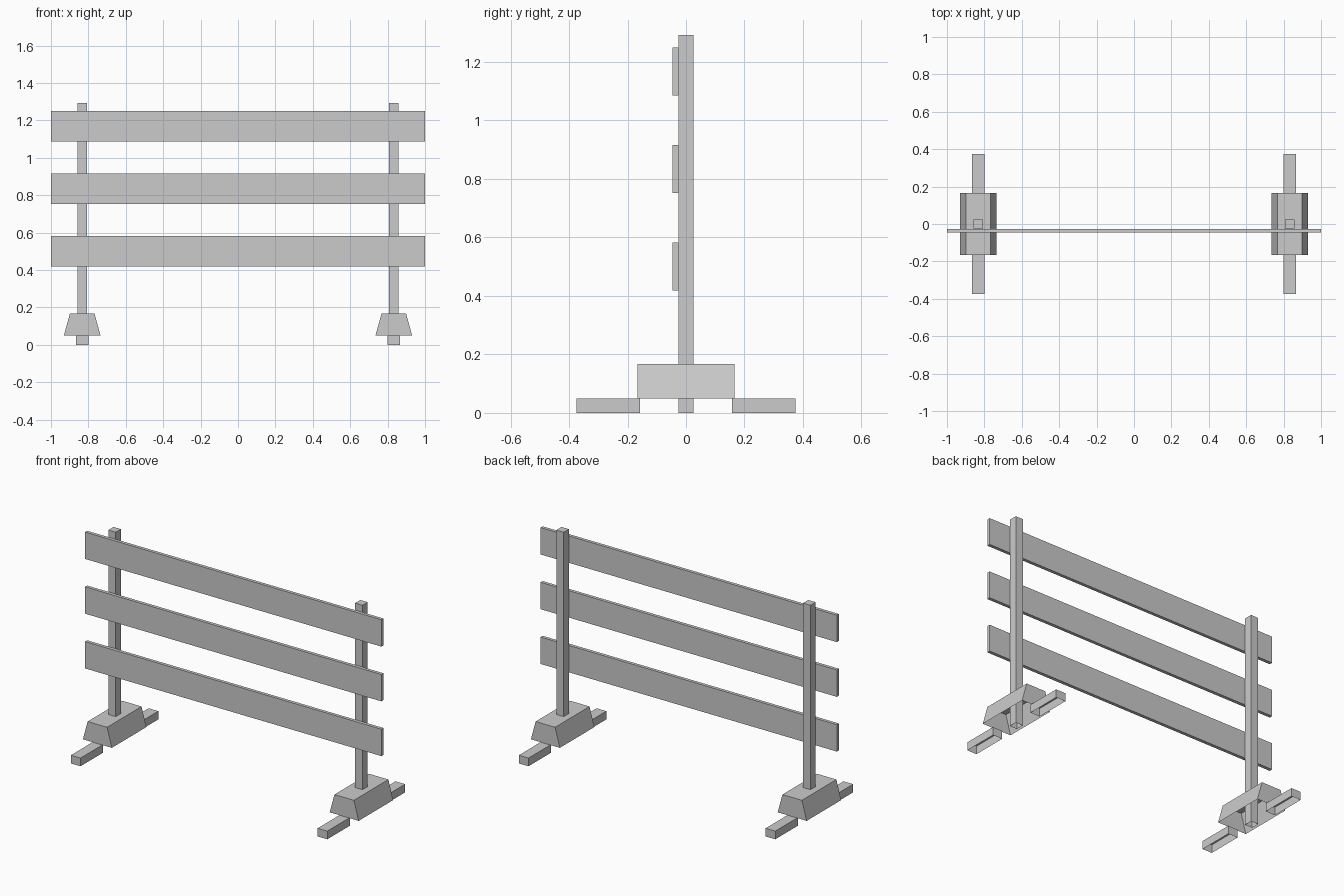
import bpy
import bmesh

cube = bpy.data.objects.get("Cube")
if cube:
    bpy.data.objects.remove(cube, do_unlink=True)

grey = bpy.data.materials.new("plain_grey")
grey.use_nodes = True
grey.diffuse_color = (0.6, 0.6, 0.6, 1)
grey.node_tree.nodes["Principled BSDF"].inputs["Base Color"].default_value = (0.6, 0.6, 0.6, 1)


def block(name, x, y, z, taper=1.0, open_bottom=False):
    """Box from (min, max) ranges; taper narrows the top in x."""
    bm = bmesh.new()
    bmesh.ops.create_cube(bm, size=1)
    centre_x = sum(x) / 2
    for v in bm.verts:
        width = (x[1] - x[0]) * (taper if v.co.z > 0 else 1)
        v.co = (centre_x + v.co.x * width,
                y[1] if v.co.y > 0 else y[0],
                z[1] if v.co.z > 0 else z[0])
    if open_bottom:
        bm.normal_update()
        under = [f for f in bm.faces if f.normal.z < -0.9]
        bmesh.ops.delete(bm, geom=under, context="FACES")
    mesh = bpy.data.meshes.new(name)
    bm.to_mesh(mesh)
    bm.free()
    mesh.materials.append(grey)
    obj = bpy.data.objects.new(name, mesh)
    bpy.context.collection.objects.link(obj)


def around(c, half):
    return (c - half, c + half)


# Two stands: post, tapered base and a pair of feet, hollow underneath
for side, cx in (("left", 0.833), ("right", -0.833)):
    block(side + "_post", around(cx, 0.025), around(0, 0.025), (0, 1.292), open_bottom=True)
    block(side + "_base", around(cx, 0.098), around(0, 0.166), (0.05, 0.167),
          taper=0.67, open_bottom=True)
    for end, y in (("front", (-0.375, -0.158)), ("back", (0.158, 0.375))):
        block(f"{side}_{end}_foot", around(cx, 0.0325), y, (0, 0.05), open_bottom=True)

# Three boards across the front of the posts
for name, z in (("lower", 0.5), ("middle", 0.834), ("upper", 1.168)):
    block(name + "_board", (-1, 1), (-0.046, -0.026), around(z, 0.082))
